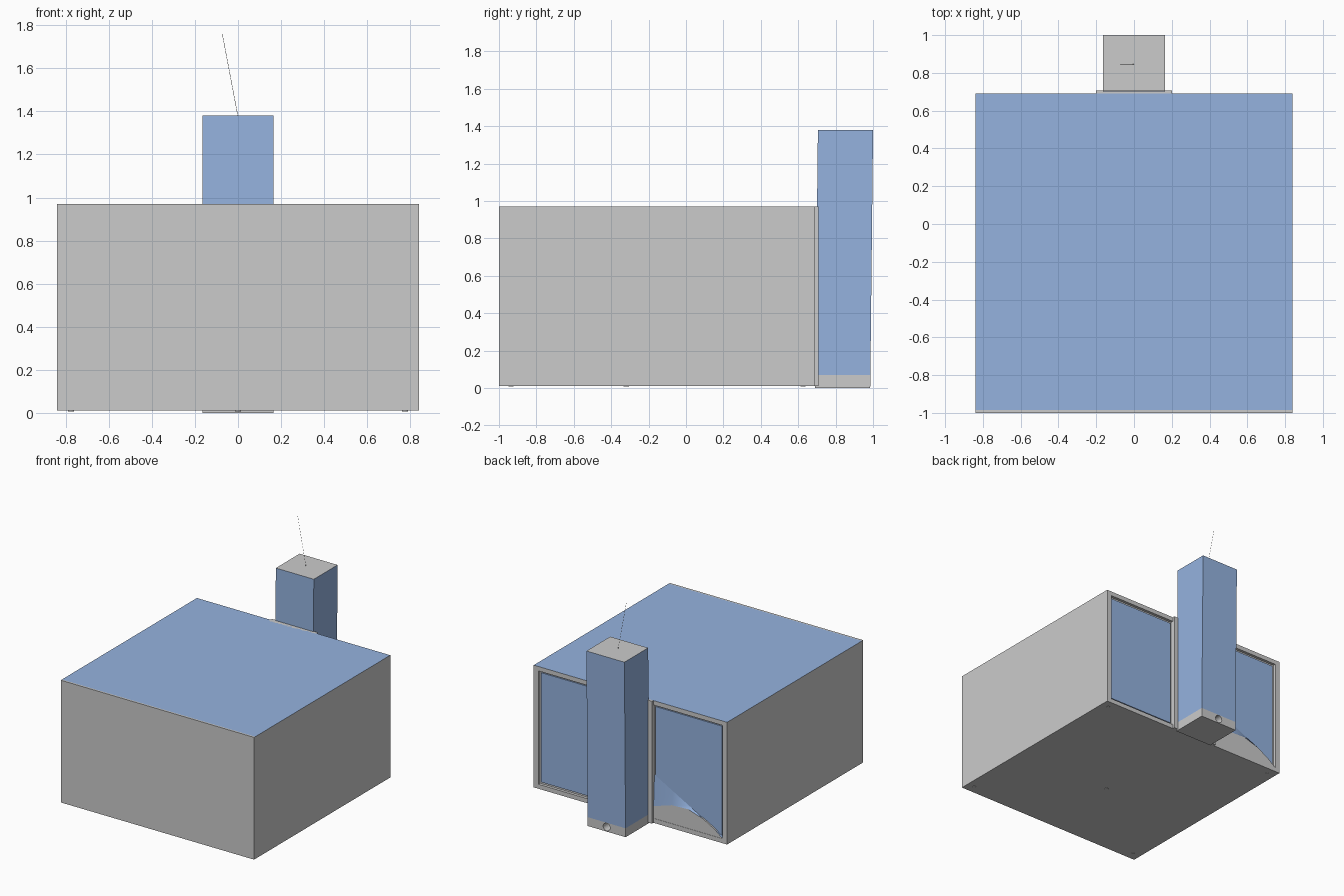
import bpy, bmesh, math
from mathutils import Vector

if "Cube" in bpy.data.objects:
    bpy.data.objects.remove(bpy.data.objects["Cube"])

blue = bpy.data.materials.new("blue_panel")
blue.diffuse_color = (0.30, 0.45, 0.74, 1)
blue.use_nodes = True
blue.node_tree.nodes["Principled BSDF"].inputs["Base Color"].default_value = blue.diffuse_color
grey = bpy.data.materials.new("plain_grey")


def finish(bm, name, paint=None):
    """Turn a bmesh into an object; paint(face) says which faces are blue."""
    bmesh.ops.recalc_face_normals(bm, faces=bm.faces)
    if paint:
        for f in bm.faces:
            f.material_index = 1 if paint(f) else 0
    me = bpy.data.meshes.new(name)
    bm.to_mesh(me)
    bm.free()
    if paint:
        me.materials.append(grey)
        me.materials.append(blue)
    ob = bpy.data.objects.new(name, me)
    bpy.context.collection.objects.link(ob)
    return ob


def box(name, x, y, z, paint=None, lean=0.0):
    """Box from ranges; lean shears it towards +y with height."""
    bm = bmesh.new()
    bmesh.ops.create_cube(bm, size=1)
    for v in bm.verts:
        h = z[0] if v.co.z < 0 else z[1]
        v.co = Vector((x[0] if v.co.x < 0 else x[1],
                       (y[0] if v.co.y < 0 else y[1]) + lean * h, h))
    return finish(bm, name, paint)


def rod(name, a, b, r, sides):
    """Cylinder between two points."""
    a, b = Vector(a), Vector(b)
    bm = bmesh.new()
    bmesh.ops.create_cone(bm, cap_ends=True, segments=sides, radius1=r,
                          radius2=r, depth=(b - a).length)
    turn = (b - a).to_track_quat('Z', 'Y').to_matrix().to_4x4()
    bm.transform(turn)
    bmesh.ops.translate(bm, verts=bm.verts, vec=(a + b) / 2)
    return finish(bm, name)


def is_top(f):
    f.normal_update()
    return f.normal.z > 0.9


def is_side(f):
    f.normal_update()
    return abs(f.normal.z) < 0.5


W, Z0, Z1, BACK, DEEP = 0.84, 0.01, 0.97, 0.69, 0.668

# Main body with blue top, and front plate
box("body", (-W, W), (-0.985, DEEP), (Z0, Z1), is_top)
box("front_plate", (-W, W), (-1.0, -0.985), (Z0, Z1))

# Raised frame around the rear panels
box("rear_frame_top", (-W, W), (DEEP, BACK), (0.935, Z1), is_top)
box("rear_frame_bottom", (-W, W), (DEEP, BACK), (Z0, 0.045))
for side, s in (("right", 1), ("left", -1)):
    box("rear_frame_" + side, sorted((s * 0.80, s * W)), (DEEP, BACK), (0.045, 0.935))
    box("rear_panel_" + side, sorted((s * 0.21, s * 0.785)), (DEEP, 0.676),
        (0.06, 0.92), lambda f: True)
# Post carrying the column
box("column_backing", (-0.20, 0.20), (DEEP, 0.708), (Z0, Z1))

# Curved mound at the foot of the left rear panel, with a blue fillet above it
arc = [(-0.20, 0.14), (-0.36, 0.19), (-0.50, 0.195), (-0.63, 0.155),
       (-0.73, 0.10), (-0.80, 0.045)]
bm = bmesh.new()
outline = [(-0.20, 0.045)] + arc
face = bm.faces.new([bm.verts.new((x, 0.688, z)) for x, z in outline])
ext = bmesh.ops.extrude_face_region(bm, geom=[face])
bmesh.ops.translate(bm, vec=(0, DEEP - 0.688, 0),
                    verts=[g for g in ext["geom"] if isinstance(g, bmesh.types.BMVert)])
finish(bm, "rear_mound")
bm = bmesh.new()
low = [bm.verts.new((x, 0.688, z)) for x, z in arc]
high = [bm.verts.new((x, 0.677, 0.045 + 0.33 * (x + 0.80) / 0.60 + 0.01)) for x, z in arc]
for i in range(len(arc) - 1):
    bm.faces.new((low[i], low[i + 1], high[i + 1], high[i]))
fillet = finish(bm, "rear_mound_fillet", lambda f: True)
for p in fillet.data.polygons:
    p.use_smooth = True

# Slightly leaning column: grey foot, blue shaft with grey cap face
LEAN = 0.011
box("column_foot", (-0.165, 0.165), (0.69, 0.985), (0, 0.07), lean=LEAN)
box("column_shaft", (-0.165, 0.165), (0.69, 0.985), (0.07, 1.38), is_side, lean=LEAN)

# Round cable hole in the back of the foot
cutter = rod("hole_cutter", (0, 0.86, 0.036), (0, 1.1, 0.036), 0.03, 24)
cutter.hide_render = True
cutter.hide_set(True)
cutter.display_type = 'WIRE'
cut = bpy.data.objects["column_foot"].modifiers.new("hole", 'BOOLEAN')
cut.operation = 'DIFFERENCE'
cut.object = cutter
cut.solver = 'EXACT'

# Hair-thin aerial on the column
rod("aerial", (0, 0.845, 1.375), (-0.073, 0.845, 1.76), 0.001, 4)

# Small studs under the body
studs = [(sx * 0.775, y) for sx in (-1, 1) for y in (-0.935, 0.625)] + [(0, -0.32)]
for i, (x, y) in enumerate(studs):
    rod(f"underside_stud_{i + 1}", (x, y, 0.007), (x, y, 0.02), 0.014, 12)
